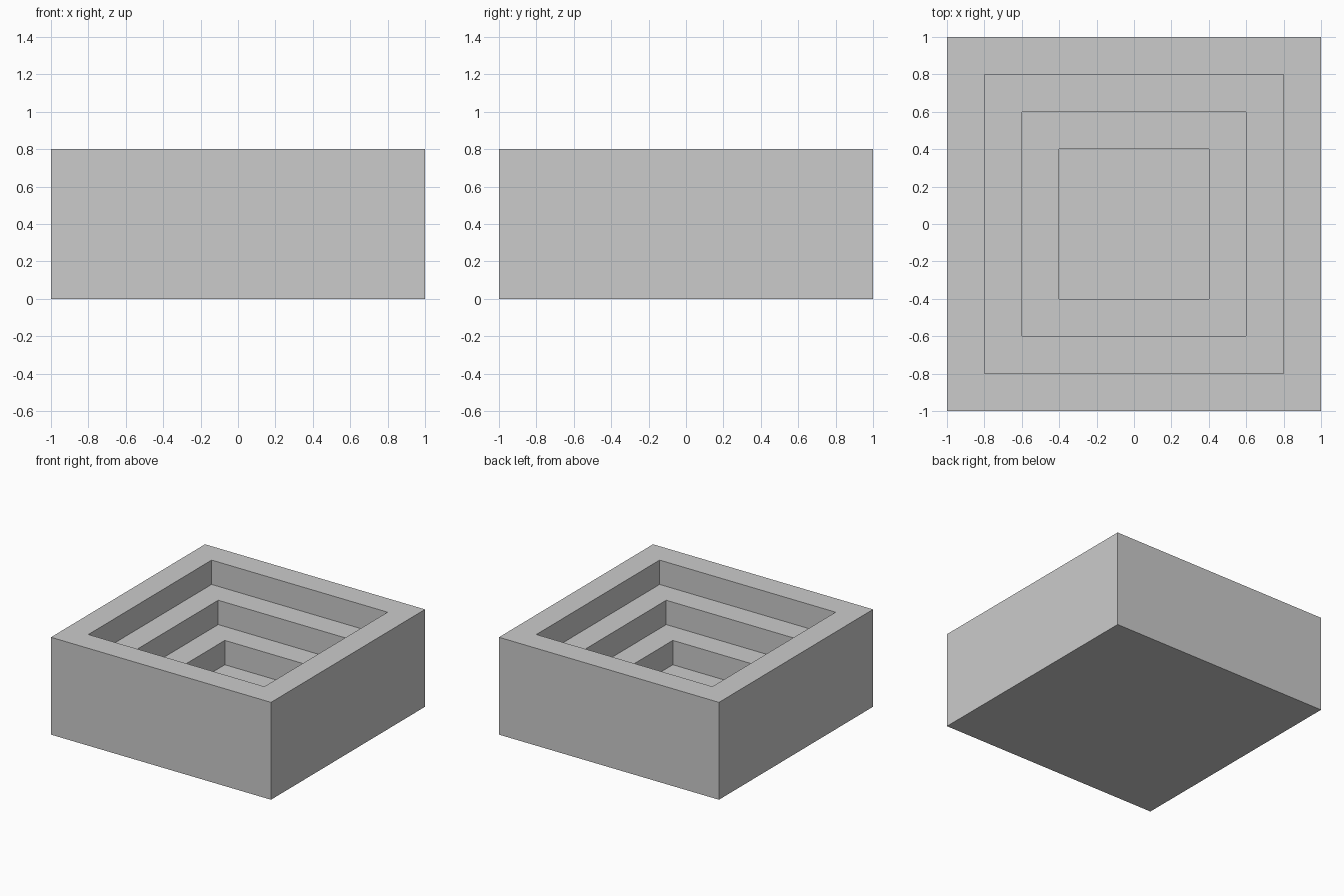
import bpy, bmesh

if "Cube" in bpy.data.objects:
    bpy.data.objects.remove(bpy.data.objects["Cube"])

# Stepped basin profile: (half width, height) of each square ring, outside to centre
PROFILE = [(1.0, 0.0), (1.0, 0.8), (0.8, 0.8), (0.8, 0.6),
           (0.6, 0.6), (0.6, 0.4), (0.4, 0.4), (0.4, 0.2)]
CORNERS = [(-1, -1), (1, -1), (1, 1), (-1, 1)]

bm = bmesh.new()
rings = [[bm.verts.new((sx * r, sy * r, z)) for sx, sy in CORNERS]
         for r, z in PROFILE]

# Outer walls, rim, and inner steps
for a, b in zip(rings, rings[1:]):
    for i in range(4):
        j = (i + 1) % 4
        bm.faces.new((a[i], a[j], b[j], b[i]))

# Underside and pit floor
bm.faces.new(rings[0][::-1])
bm.faces.new(rings[-1])

mesh = bpy.data.meshes.new("stepped_basin")
bm.to_mesh(mesh)
bm.free()
bpy.context.collection.objects.link(bpy.data.objects.new("stepped_basin", mesh))
